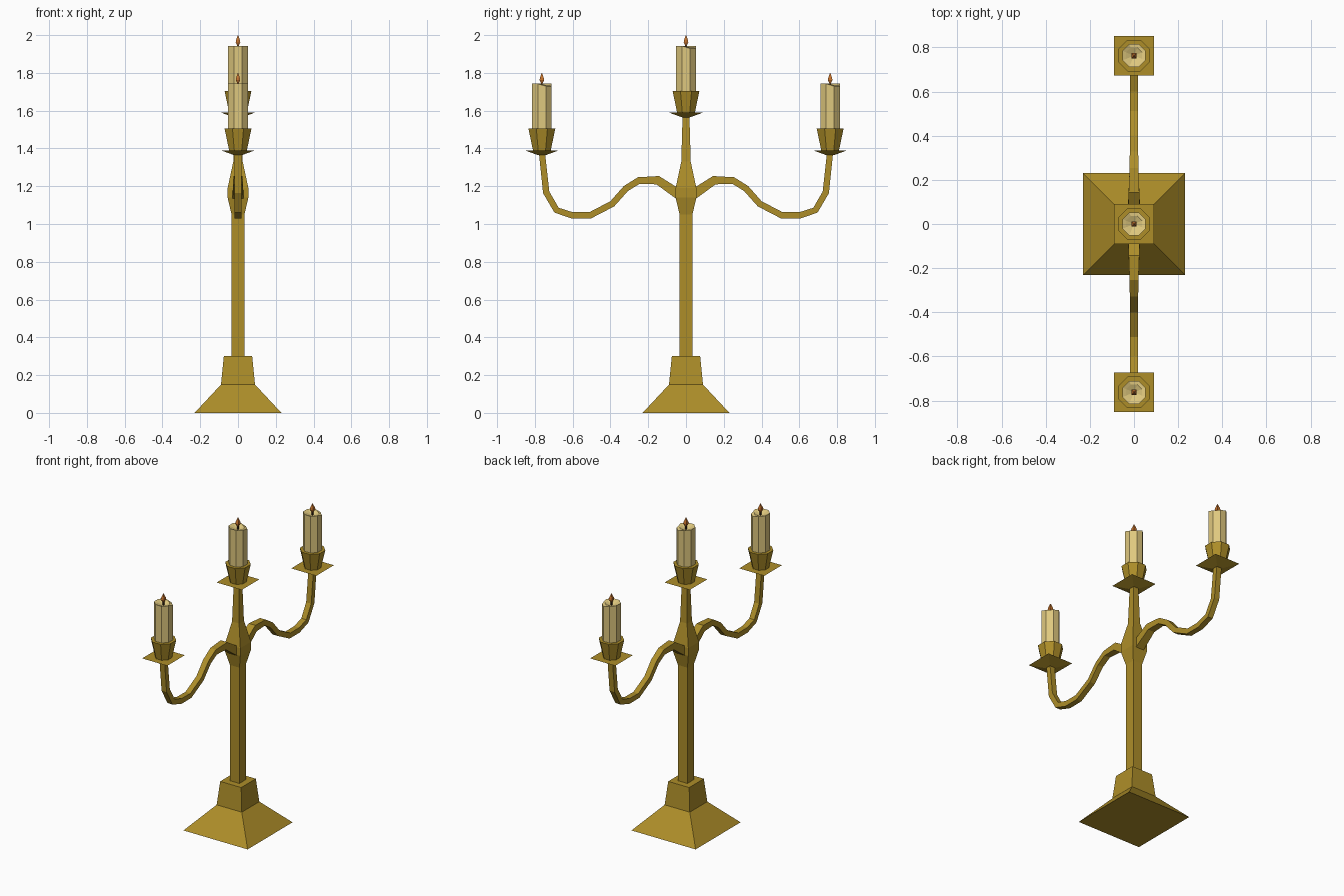
import bpy, math
from mathutils import Vector

if "Cube" in bpy.data.objects:
    bpy.data.objects.remove(bpy.data.objects["Cube"])


def material(name, col):
    m = bpy.data.materials.new(name)
    m.diffuse_color = (*col, 1)
    m.use_nodes = True
    m.node_tree.nodes["Principled BSDF"].inputs["Base Color"].default_value = m.diffuse_color
    return m


BRASS = material("brass", (0.42, 0.27, 0.022))
WAX = material("wax", (0.74, 0.58, 0.21))
FLAME = material("flame_orange", (0.56, 0.17, 0.025))
WICK = material("wick_brown", (0.06, 0.03, 0.015))


def skin(name, rings, mat):
    """Join equal-sized rings of points into a closed flat-faced solid."""
    n = len(rings[0])
    verts = [p for r in rings for p in r]
    faces = [tuple(range(n))[::-1], tuple(range(len(verts) - n, len(verts)))]
    for k in range(len(rings) - 1):
        for i in range(n):
            j = (i + 1) % n
            faces.append((k * n + i, k * n + j, (k + 1) * n + j, (k + 1) * n + i))
    me = bpy.data.meshes.new(name)
    me.from_pydata(verts, [], faces)
    me.materials.append(mat)
    ob = bpy.data.objects.new(name, me)
    bpy.context.collection.objects.link(ob)
    return ob


def lathe(name, profile, n, mat, y=0.0, z=0.0):
    """Polygonal turning; profile = (half width across flats, height)."""
    rings = []
    for w, h in profile:
        r = w / math.cos(math.pi / n)
        angles = [2 * math.pi * (i + 0.5) / n for i in range(n)]
        rings.append([Vector((r * math.cos(a), y + r * math.sin(a), z + h)) for a in angles])
    return skin(name, rings, mat)


# stepped square foot and square stem with a knop
lathe("foot", [(0.23, 0), (0.09, 0.15), (0.075, 0.30)], 4, BRASS)
lathe("stem", [(0.034, 0.29), (0.034, 1.05), (0.055, 1.14), (0.055, 1.19),
               (0.025, 1.33), (0.018, 1.575)], 4, BRASS)

# S-curved arms: (y, z, half width in x, half thickness)
PATH = [(0.03, 1.15, 0.029, 0.026), (0.055, 1.168, 0.028, 0.026), (0.15, 1.232, 0.024, 0.023),
        (0.25, 1.23, 0.020, 0.018), (0.318, 1.188, 0.019, 0.017), (0.39, 1.107, 0.018, 0.017),
        (0.507, 1.046, 0.018, 0.017), (0.603, 1.046, 0.018, 0.017), (0.685, 1.073, 0.018, 0.017),
        (0.74, 1.167, 0.018, 0.017), (0.763, 1.38, 0.018, 0.016)]
for side, label in ((1, "back_arm"), (-1, "front_arm")):
    rings = []
    for k, (y, z, w, t) in enumerate(PATH):
        a, b = PATH[max(k - 1, 0)], PATH[min(k + 1, len(PATH) - 1)]
        d = Vector((0, b[0] - a[0], b[1] - a[1])).normalized()
        up = Vector((0, -d.z, d.y)) * t
        ring = [Vector((0, y, z)) + Vector((sx * w, 0, 0)) + up * sz
                for sx, sz in ((1, -1), (1, 1), (-1, 1), (-1, -1))]
        ring = [Vector((p.x, p.y * side, p.z)) for p in ring]
        rings.append(ring if side < 0 else ring[::-1])
    skin(label, rings, BRASS)

# drip pan, cup, candle, wick and flame at each of the three ends
for label, y, z in (("middle", 0, 1.565), ("back", 0.763, 1.365), ("front", -0.763, 1.365)):
    lathe(label + "_drip_pan", [(0.022, 0), (0.09, 0.025)], 4, BRASS, y, z)
    lathe(label + "_cup", [(0.045, 0.015), (0.071, 0.140), (0.052, 0.140), (0.045, 0.13)],
          8, BRASS, y, z)
    candle = lathe(label + "_candle", [(0.052, 0.10), (0.052, 0.378), (0.036, 0.372),
                                       (0.010, 0.360)], 8, WAX, y, z)
    # melted lip on the back side of the rim
    for v in candle.data.vertices:
        if v.index in (8, 9):
            v.co.z -= 0.014
    lathe(label + "_wick", [(0.004, 0.355), (0.004, 0.39)], 4, WICK, y, z)
    lathe(label + "_flame", [(0.004, 0.380), (0.012, 0.397), (0.010, 0.409), (0.001, 0.435)],
          4, FLAME, y, z)
    
# recalculate outward normals everywhere
import bmesh
for ob in bpy.context.collection.objects:
    bm = bmesh.new()
    bm.from_mesh(ob.data)
    bmesh.ops.recalc_face_normals(bm, faces=bm.faces)
    bm.to_mesh(ob.data)
    bm.free()
